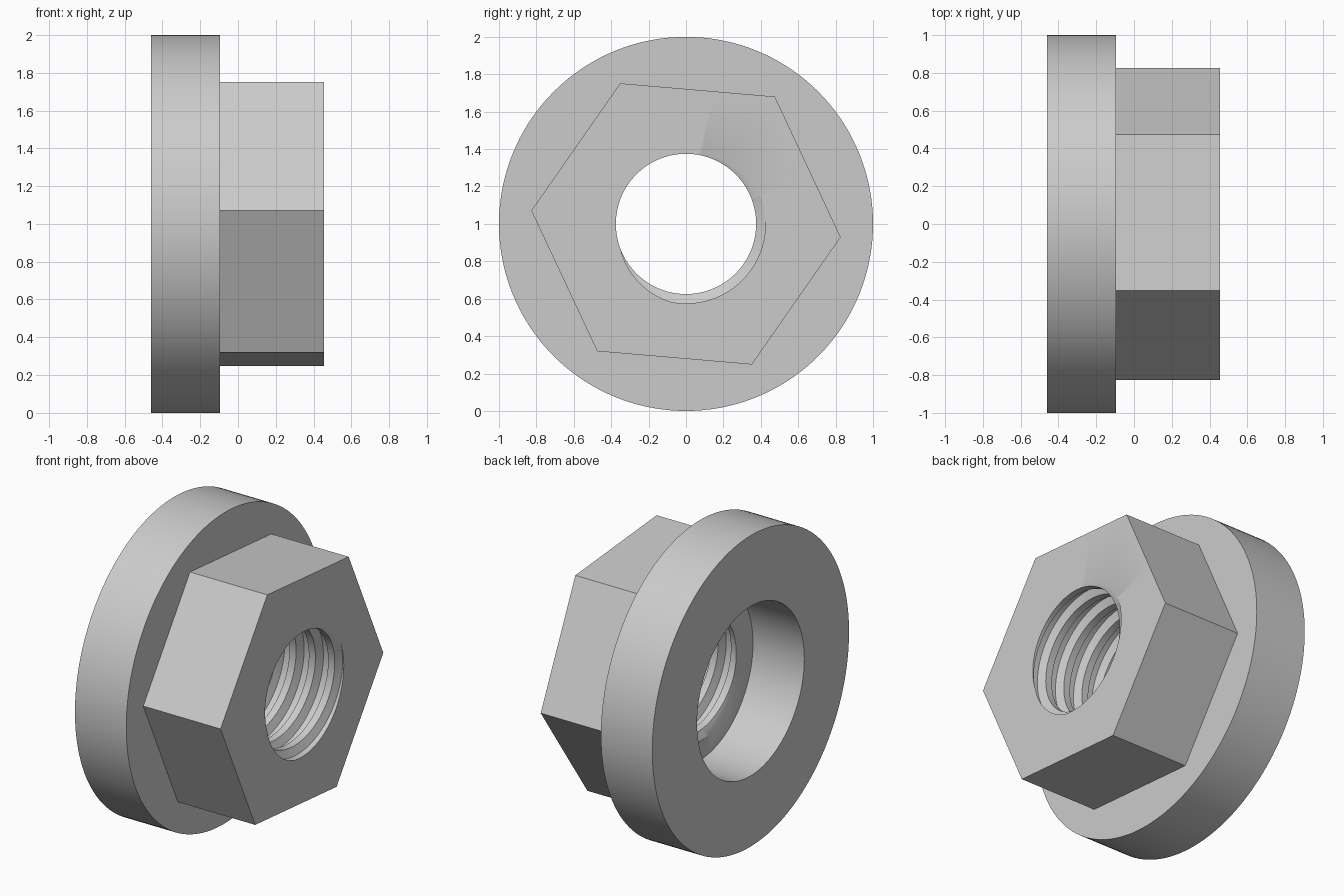
import bpy, bmesh
from math import sin, cos, pi, radians, floor

if "Cube" in bpy.data.objects:
    bpy.data.objects.remove(bpy.data.objects["Cube"])

steel = bpy.data.materials.new("steel_grey")
steel.use_nodes = True
GREY = (0.6, 0.6, 0.6, 1.0)
steel.diffuse_color = GREY
steel.node_tree.nodes["Principled BSDF"].inputs["Base Color"].default_value = GREY

BACK, SHOULDER, FACE = -0.46, -0.095, 0.455   # stations along the axis
N = 144                                       # segments per turn, multiple of six
TURN = radians(-4.9)                          # rotation of the hexagon
HEX_R, MINOR, MAJOR, PITCH = 0.83, 0.375, 0.425, 0.1375
START = FACE + PITCH * 40 / 360               # groove centre at zero angle
ANGLES = [TURN + 2 * pi * i / N for i in range(N + 1)]


def point(x, r, a):
    return (x, r * cos(a), 1 + r * sin(a))


def add_strips(bm, rings):
    """Join consecutive rings of points with quads."""
    rows = [[bm.verts.new(p) for p in ring] for ring in rings]
    for lower, upper in zip(rows, rows[1:]):
        for i in range(N):
            bm.faces.new((lower[i], lower[i + 1], upper[i + 1], upper[i]))


def finish(bm, name):
    bmesh.ops.remove_doubles(bm, verts=bm.verts, dist=1e-5)
    bmesh.ops.recalc_face_normals(bm, faces=bm.faces)
    mesh = bpy.data.meshes.new(name)
    bm.to_mesh(mesh)
    bm.free()
    mesh.materials.append(steel)
    obj = bpy.data.objects.new(name, mesh)
    bpy.context.collection.objects.link(obj)
    bpy.ops.object.select_all(action='DESELECT')
    obj.select_set(True)
    bpy.context.view_layer.objects.active = obj
    bpy.ops.object.shade_smooth_by_angle(angle=radians(25))


def hex_radius(a):
    local = (a - TURN) % (pi / 3) - pi / 6
    return HEX_R * cos(pi / 6) / cos(local)


def thread_radius(x, a):
    """Trapezoidal groove winding right-handed along the axis."""
    t = (x - START) / PITCH - a / (2 * pi)
    d = abs(t - floor(t + 0.5))
    depth = min(1, max(0, (0.33 - d) / 0.16))
    return MINOR + (MAJOR - MINOR) * depth


def thread_row(offset):
    row = []
    for a in ANGLES:
        x = START + PITCH * (a / (2 * pi) + offset)
        x = min(FACE, max(SHOULDER, x))
        row.append(point(x, thread_radius(x, a), a))
    return row


# Round flange with a plain counterbore
bm = bmesh.new()
profile = [(BACK, 0.545), (BACK, 1), (SHOULDER, 1), (SHOULDER, 0.545), (BACK, 0.545)]
add_strips(bm, [[point(x, r, a) for a in ANGLES] for x, r in profile])
finish(bm, "flange")

# Hexagonal body: end faces and sides, then the threaded bore
bm = bmesh.new()


def hole_ring(x):
    return [point(x, thread_radius(x, a), a) for a in ANGLES]


def hex_ring(x):
    return [point(x, hex_radius(a), a) for a in ANGLES]


add_strips(bm, [hole_ring(SHOULDER), hex_ring(SHOULDER), hex_ring(FACE), hole_ring(FACE)])
add_strips(bm, [thread_row(k + f) for k in range(-7, 3) for f in (-0.33, -0.17, 0.17, 0.33)])
finish(bm, "threaded_hex_body")
